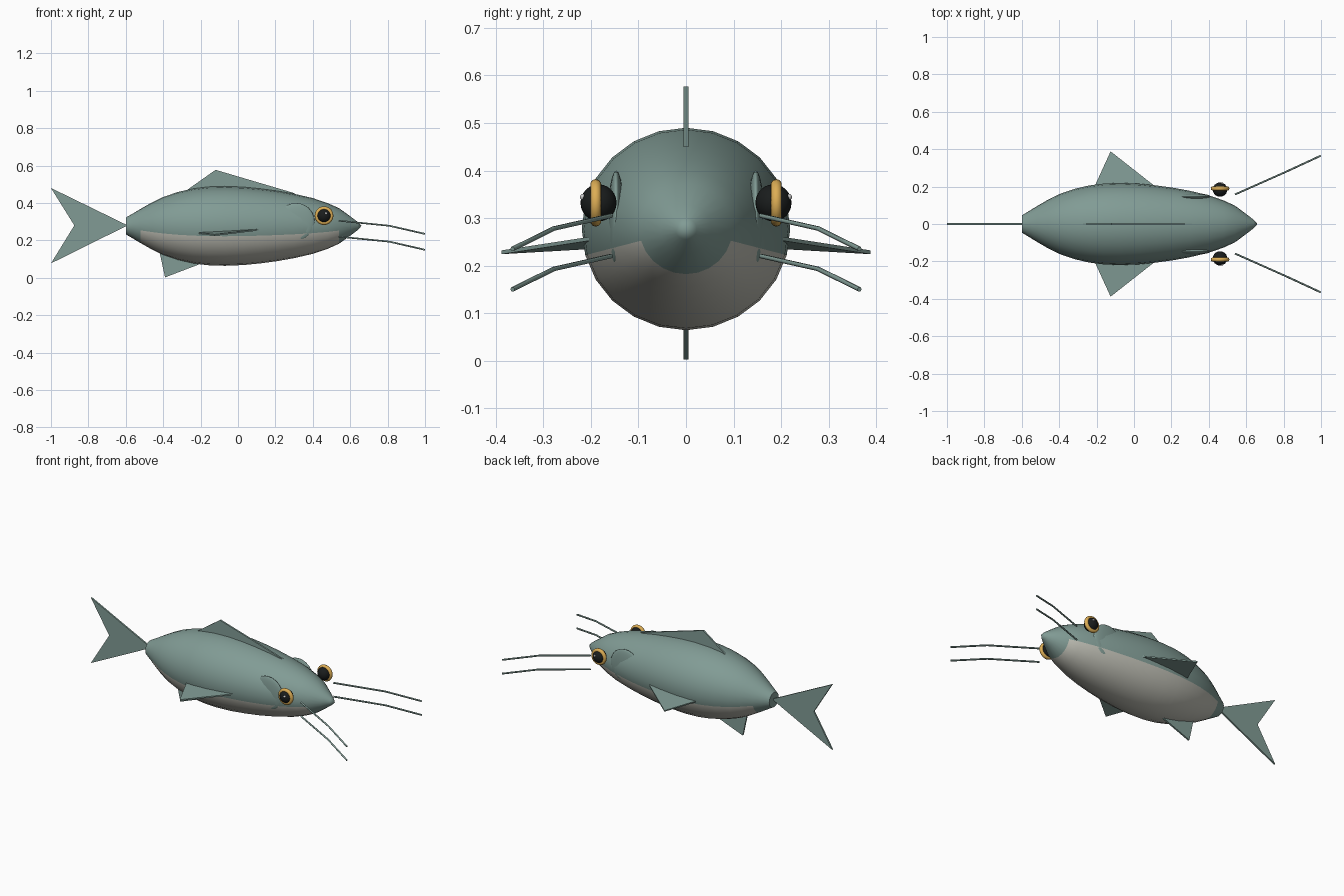
import bpy, bmesh, math
from mathutils import Vector

if "Cube" in bpy.data.objects:
    bpy.data.objects.remove(bpy.data.objects["Cube"])


def material(name, rgb):
    m = bpy.data.materials.new(name)
    m.diffuse_color = (*rgb, 1)
    m.use_nodes = True
    m.node_tree.nodes["Principled BSDF"].inputs["Base Color"].default_value = m.diffuse_color
    return m


TEAL = material("teal", (0.22, 0.33, 0.30))
PALE = material("pale", (0.52, 0.52, 0.46))
GOLD = material("gold", (0.72, 0.42, 0.09))
BLACK = material("black", (0.01, 0.012, 0.012))
WHITE = material("white", (0.9, 0.9, 0.9))


def add_object(name, bm, *mats):
    bmesh.ops.recalc_face_normals(bm, faces=bm.faces)
    me = bpy.data.meshes.new(name)
    bm.to_mesh(me)
    bm.free()
    for m in mats:
        me.materials.append(m)
    ob = bpy.data.objects.new(name, me)
    bpy.context.collection.objects.link(ob)
    return ob


def smooth(ob, angle=40):
    bpy.ops.object.select_all(action='DESELECT')
    ob.select_set(True)
    bpy.context.view_layer.objects.active = ob
    bpy.ops.object.shade_smooth_by_angle(angle=math.radians(angle))


# Body: 24-sided rings along x, pale faces on the underside
SIDES = 24
stations = [(-0.6, 0.045), (-0.56, 0.068), (-0.52, 0.092), (-0.46, 0.126), (-0.4, 0.155),
            (-0.32, 0.182), (-0.24, 0.2), (-0.16, 0.21), (-0.07, 0.213), (0.03, 0.209),
            (0.12, 0.2), (0.21, 0.188), (0.3, 0.172), (0.4, 0.149), (0.48, 0.122),
            (0.54, 0.095), (0.6, 0.052), (0.64, 0.022)]
bm = bmesh.new()
rings = []
for x, r in stations:
    rings.append([bm.verts.new((x, 1.03 * r * math.cos(2 * math.pi * k / SIDES),
                                0.277 + r * math.sin(2 * math.pi * k / SIDES)))
                  for k in range(SIDES)])
for i in range(len(rings) - 1):
    a, b = rings[i], rings[i + 1]
    for k in range(SIDES):
        n = (k + 1) % SIDES
        f = bm.faces.new((a[k], a[n], b[n], b[k]))
        if 13 <= k <= 22 and 2 <= i <= 14:
            f.material_index = 1
tip = bm.verts.new((0.66, 0, 0.277))
for k in range(SIDES):
    bm.faces.new((rings[-1][k], rings[-1][(k + 1) % SIDES], tip))
bm.faces.new(rings[0])
smooth(add_object("body", bm, TEAL, PALE))


# Fins: flat outlines given a little thickness along their normal
def fin(name, points, thick=0.01):
    bm = bmesh.new()
    pts = [Vector(p) for p in points]
    n = (pts[1] - pts[0]).cross(pts[2] - pts[0]).normalized() * thick
    f = bm.faces.new([bm.verts.new(p - n / 2) for p in pts])
    ext = bmesh.ops.extrude_face_region(bm, geom=[f])
    bmesh.ops.translate(bm, vec=n, verts=[v for v in ext["geom"]
                                          if isinstance(v, bmesh.types.BMVert)])
    return add_object(name, bm, TEAL)


fin("tail_fin", [(-0.59, 0, 0.28), (-1, 0, 0.48), (-0.875, 0, 0.28), (-1, 0, 0.077)])
fin("dorsal_fin", [(-0.3, 0, 0.45), (-0.12, 0, 0.577), (0.31, 0, 0.45)])
fin("anal_fin", [(-0.42, 0, 0.14), (-0.39, 0, 0.002), (-0.12, 0, 0.105)])


# Whiskers: thin bent tubes
def whisker(name, points):
    cu = bpy.data.curves.new(name, 'CURVE')
    cu.dimensions = '3D'
    cu.bevel_depth = 0.005
    cu.bevel_resolution = 1
    cu.use_fill_caps = True
    sp = cu.splines.new('POLY')
    sp.points.add(len(points) - 1)
    for p, co in zip(sp.points, points):
        p.co = (*co, 1)
    cu.materials.append(TEAL)
    bpy.context.collection.objects.link(bpy.data.objects.new(name, cu))


def ball(name, loc, scale, mat):
    bpy.ops.mesh.primitive_uv_sphere_add(segments=24, ring_count=12, location=loc)
    ob = bpy.context.object
    ob.name = name
    ob.scale = scale
    ob.data.materials.append(mat)
    smooth(ob)


# Paired parts on both sides
for s, side in ((-1, "right"), (1, "left")):
    fin("side_fin_" + side, [(-0.22, s * 0.18, 0.24), (-0.125, s * 0.388, 0.228),
                             (0.14, s * 0.18, 0.26)], 0.008)
    ball("gill_cover_" + side, (0.31, s * 0.147, 0.3), (0.1, 0.017, 0.1), TEAL)
    ball("eye_" + side, (0.46, s * 0.184, 0.332), (0.039, 0.038, 0.039), BLACK)
    ball("eye_glint_" + side, (0.47, s * 0.216, 0.344), (0.007, 0.007, 0.007), WHITE)
    bpy.ops.mesh.primitive_torus_add(major_segments=28, minor_segments=10,
                                     major_radius=0.038, minor_radius=0.012,
                                     location=(0.46, s * 0.19, 0.332),
                                     rotation=(math.pi / 2, 0, 0))
    ring = bpy.context.object
    ring.name = "eye_ring_" + side
    ring.data.materials.append(GOLD)
    smooth(ring)
    for z, level in ((0.305, "upper"), (0.22, "lower")):
        whisker(f"whisker_{level}_{side}", [(0.54, s * 0.158, z), (0.81, s * 0.278, z - 0.027),
                                            (0.998, s * 0.365, z - 0.07)])
